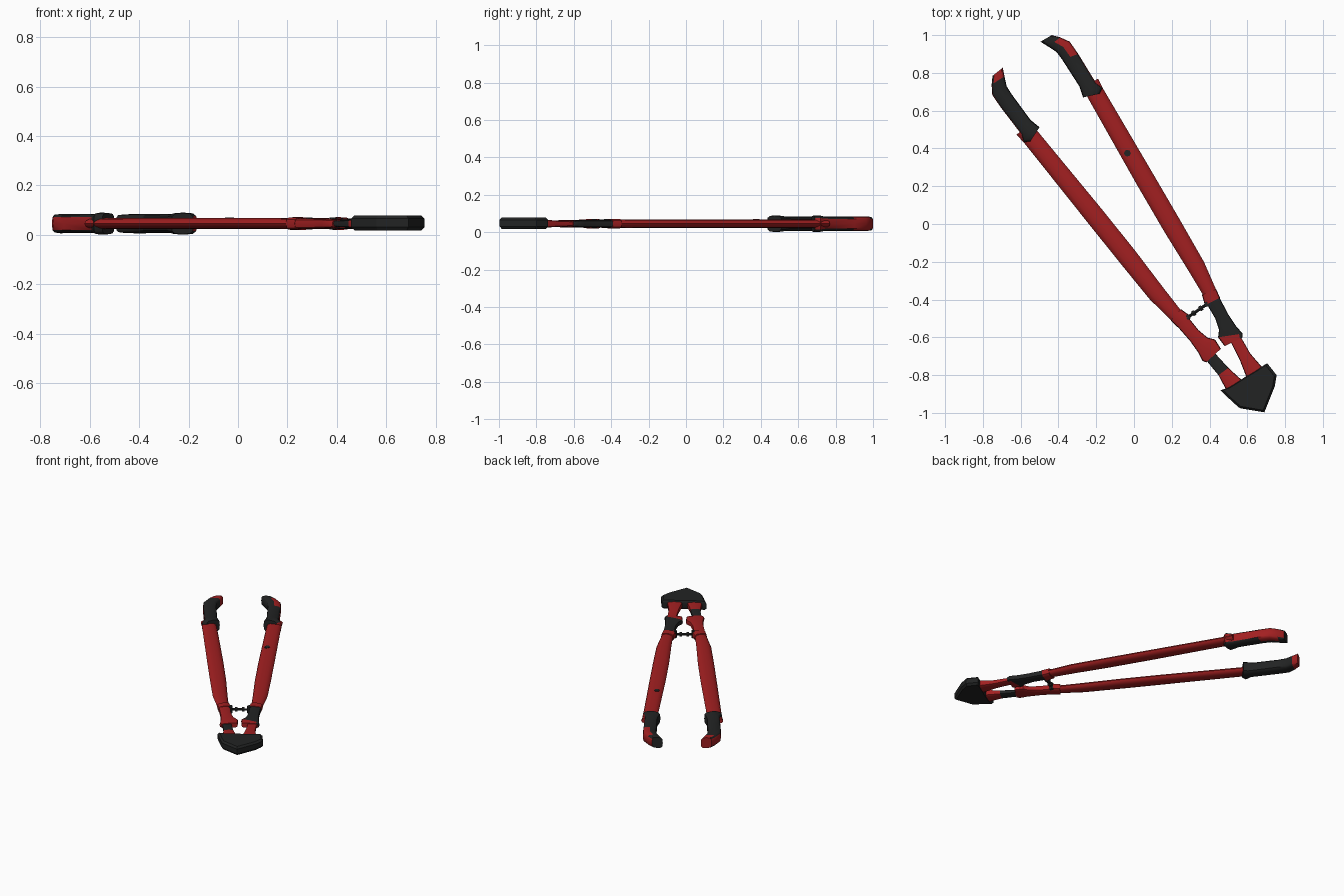
import bpy, bmesh, math
from mathutils import Vector

if "Cube" in bpy.data.objects:
    bpy.data.objects.remove(bpy.data.objects["Cube"])

ZC = 0.045                                   # mid height of the tool
ORIGIN = Vector((0.33, -0.45))               # point on the symmetry axis
PERP = Vector((0.824, 0.566)).normalized()   # direction across the axis


def material(name, rgb):
    m = bpy.data.materials.new(name)
    m.diffuse_color = (*rgb, 1)
    m.use_nodes = True
    m.node_tree.nodes["Principled BSDF"].inputs["Base Color"].default_value = m.diffuse_color
    return m


RED = material("red paint", (0.36, 0.014, 0.015))
BLACK = material("black rubber", (0.016, 0.017, 0.017))


def mirror(x, y, side):
    p = Vector((x, y))
    if side < 0:
        p = p - 2 * (p - ORIGIN).dot(PERP) * PERP
    return p


def finish(name, bm, angle=40):
    bmesh.ops.recalc_face_normals(bm, faces=bm.faces)
    me = bpy.data.meshes.new(name)
    bm.to_mesh(me)
    bm.free()
    me.materials.append(RED)
    me.materials.append(BLACK)
    ob = bpy.data.objects.new(name, me)
    bpy.context.collection.objects.link(ob)
    bpy.ops.object.select_all(action='DESELECT')
    ob.select_set(True)
    bpy.context.view_layer.objects.active = ob
    bpy.ops.object.shade_smooth_by_angle(angle=math.radians(angle))
    return ob


def skin(bm, rings, rule):
    """Join rings of verts; rule(segment, k) gives the material index."""
    n = len(rings[0])
    for i in range(len(rings) - 1):
        for k in range(n):
            j = (k + 1) % n
            f = bm.faces.new((rings[i][k], rings[i][j], rings[i + 1][j], rings[i + 1][k]))
            f.material_index = rule(i, k)
    for ring, i in ((rings[0], 0), (rings[-1], len(rings) - 2)):
        bm.faces.new(ring).material_index = rule(i, n // 4)


def loft(name, stations, side, rule, power=1.0, n=12):
    """Stations: inner x, y, outer x, y, half height. rule(segment, across)."""
    bm = bmesh.new()
    rings = []
    for ix, iy, ox, oy, h in stations:
        a, b = mirror(ix, iy, side), mirror(ox, oy, side)
        mid, half = (a + b) / 2, (b - a) / 2
        ring = []
        for k in range(n):
            t = 2 * math.pi * k / n
            c, s = (math.copysign(abs(v) ** power, v) if abs(v) > 1e-6 else 0
                    for v in (math.cos(t), math.sin(t)))
            p = mid + half * c
            ring.append(bm.verts.new((p.x, p.y, ZC + h * s)))
        rings.append(ring)
    skin(bm, rings, lambda i, k: rule(i, math.cos(2 * math.pi * (k + .5) / n)))
    return finish(name, bm)


def rod(name, a, b, r, mat, n=8):
    """Cylinder between two points."""
    a, b = Vector(a), Vector(b)
    d = b - a
    bm = bmesh.new()
    bmesh.ops.create_cone(bm, cap_ends=True, segments=n, radius1=r, radius2=r, depth=d.length)
    rot = d.to_track_quat('Z', 'Y').to_matrix()
    for v in bm.verts:
        v.co = rot @ v.co + (a + b) / 2
    for f in bm.faces:
        f.material_index = mat
    return finish(name, bm)


tube = [(-0.27, 0.72, -0.19, 0.77, .021), (-0.24, 0.66, -0.16, 0.71, .022),
        (0.02, 0.20, 0.11, 0.25, .0225), (0.16, -0.04, 0.25, 0.01, .0225),
        (0.29, -0.25, 0.37, -0.20, .0225), (0.38, -0.40, 0.44, -0.36, .021)]
grip = [(-0.27, 0.67, -0.18, 0.69, .043), (-0.28, 0.70, -0.165, 0.72, .045),
        (-0.29, 0.73, -0.20, 0.745, .039), (-0.38, 0.87, -0.295, 0.90, .038),
        (-0.41, 0.91, -0.34, 0.965, .039), (-0.455, 0.94, -0.39, 0.988, .039),
        (-0.495, 0.965, -0.435, 1.0, .037)]
collar = [(0.36, -0.375, 0.435, -0.345, .026), (0.375, -0.43, 0.455, -0.39, .026)]
shoe = [(0.38, -0.415, 0.45, -0.385, .022), (0.43, -0.50, 0.50, -0.48, .021),
        (0.45, -0.56, 0.54, -0.54, .020), (0.445, -0.60, 0.575, -0.58, .019),
        (0.48, -0.647, 0.575, -0.60, .017)]
arm = [(0.50, -0.60, 0.55, -0.57, .012), (0.56, -0.72, 0.615, -0.685, .017),
       (0.595, -0.81, 0.68, -0.76, .025), (0.62, -0.85, 0.70, -0.80, .025)]

for side, label in ((1, "right"), (-1, "left")):
    def grip_rule(i, c):
        if side > 0:      # red outer flank and bend
            return 0 if c > 0.8 or (i in (3, 4) and c > 0) else 1
        if i < 2:         # collar of the left grip is black
            return 1
        return 0 if c > 0.8 or (i == 5 and c < 0.3) else 1

    loft(label + "_handle_tube", tube, side, lambda i, c: 0)
    loft(label + "_grip", grip, side, grip_rule, 0.55)
    loft(label + "_collar", collar, side, lambda i, c: 0, 0.6)
    loft(label + "_shoe", shoe, side,
         lambda i, c: 1 if side > 0 and not (i == 3 and c < 0.3) else 0, 0.5)
    loft(label + "_jaw_arm", arm, side,
         lambda i, c: 1 if side < 0 and i == 0 else 0, 0.45)
    # pivot pin of the link
    p = mirror(0.385, -0.425, side)
    rod(label + "_link_pin", (p.x, p.y, .022), (p.x, p.y, .069), .014, 1)

# link between the two handles, with nuts
a, b = mirror(0.385, -0.425, -1), mirror(0.385, -0.425, 1)
a, b = Vector((a.x, a.y, ZC)), Vector((b.x, b.y, ZC))
rod("link_rod", a, b, .008, 1)
for i, t in enumerate((0.3, 0.68)):
    rod(f"link_nut_{i + 1}", a.lerp(b, t - .07), a.lerp(b, t + .07), .016, 1, 6)

# dark rivet on the right handle
rod("handle_rivet", (-0.035, 0.375, .064), (-0.035, 0.375, .069), .018, 1)

# jaw head: chamfered plate
outline = [(0.705, -0.737), (0.755, -0.80), (0.745, -0.86), (0.69, -0.997),
           (0.56, -0.975), (0.525, -0.945), (0.457, -0.88), (0.495, -0.868)]
centre = Vector((0.62, -0.87))
bm = bmesh.new()
rings = []
for z, s in ((.018, .91), (.031, 1), (.065, 1), (.078, .91)):
    pts = [centre + (Vector(p) - centre) * s for p in outline]
    rings.append([bm.verts.new((p.x, p.y, z)) for p in pts])
skin(bm, rings, lambda i, k: 1)
finish("jaw_head", bm, 20)
